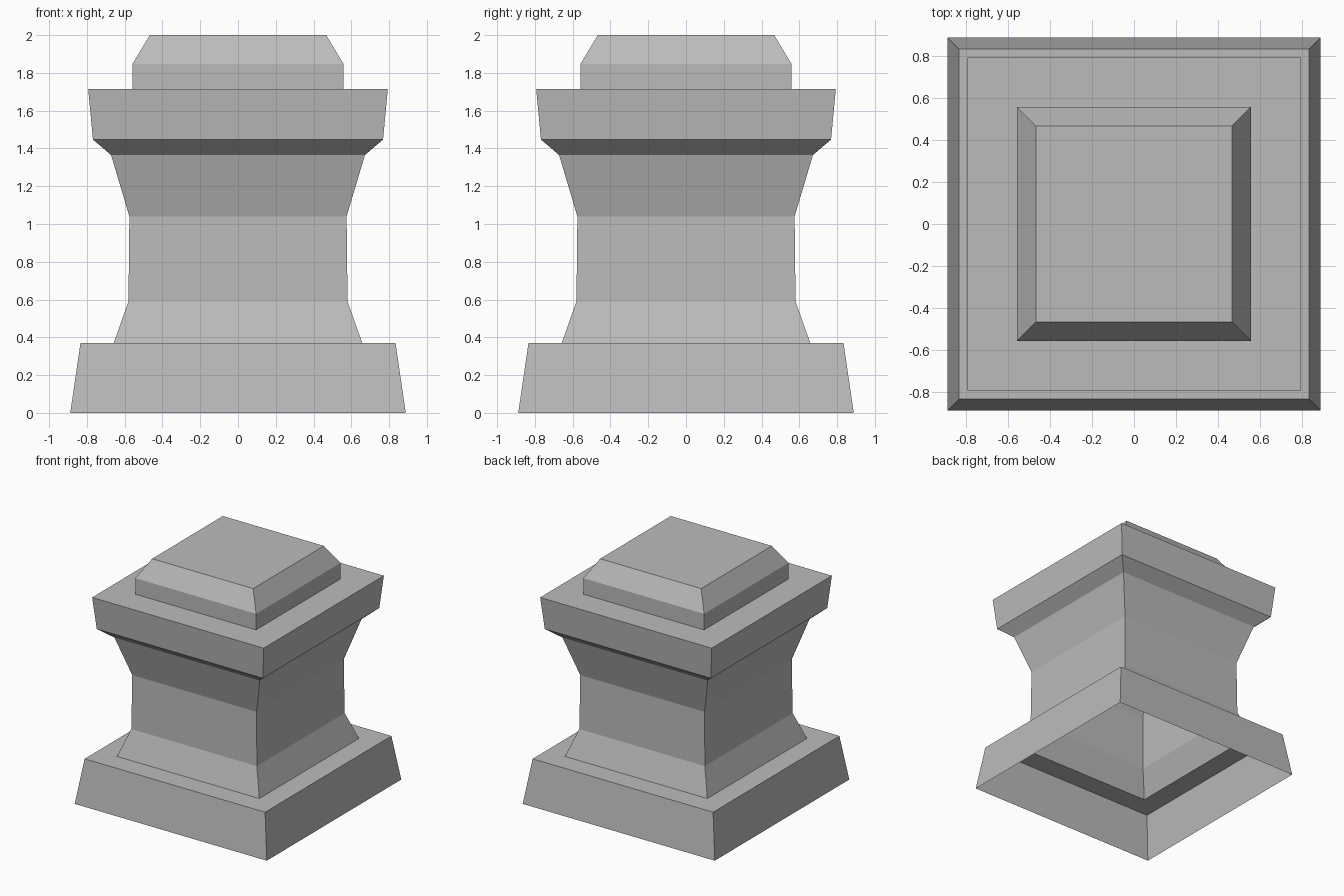
import bpy
import bmesh

cube = bpy.data.objects.get("Cube")
if cube:
    bpy.data.objects.remove(cube, do_unlink=True)

# Plain grey stone
GREY = (0.5, 0.5, 0.5, 1.0)
stone = bpy.data.materials.new("grey_stone")
stone.use_nodes = True
stone.diffuse_color = GREY
stone.node_tree.nodes["Principled BSDF"].inputs["Base Color"].default_value = GREY


def square_shell(name, profile, capped=False):
    """Loft square rings given as (half width, height), from bottom to top."""
    bm = bmesh.new()
    rings = [[bm.verts.new((sx * w, sy * w, z))
              for sx, sy in ((-1, -1), (1, -1), (1, 1), (-1, 1))]
             for w, z in profile]
    for low, high in zip(rings, rings[1:]):
        for i in range(4):
            j = (i + 1) % 4
            bm.faces.new((low[i], low[j], high[j], high[i]))
    if capped:
        bm.faces.new(rings[-1])
    mesh = bpy.data.meshes.new(name)
    bm.to_mesh(mesh)
    bm.free()
    mesh.materials.append(stone)
    obj = bpy.data.objects.new(name, mesh)
    bpy.context.collection.objects.link(obj)
    return obj


# Sloped plinth, hollow and open underneath, with its upper ledge
square_shell("plinth", [(0.888, 0), (0.834, 0.37), (0.658, 0.37)])

# Shaft with flared foot and neck
square_shell("shaft", [(0.658, 0.37), (0.58, 0.59), (0.575, 1.04), (0.672, 1.365)])

# Overhanging slab with bevelled underside and flat top ledge
square_shell("cornice", [(0.672, 1.365), (0.768, 1.447), (0.793, 1.714), (0.558, 1.714)])

# Chamfered block on top
square_shell("cap", [(0.558, 1.714), (0.558, 1.848), (0.467, 2.0)], capped=True)
